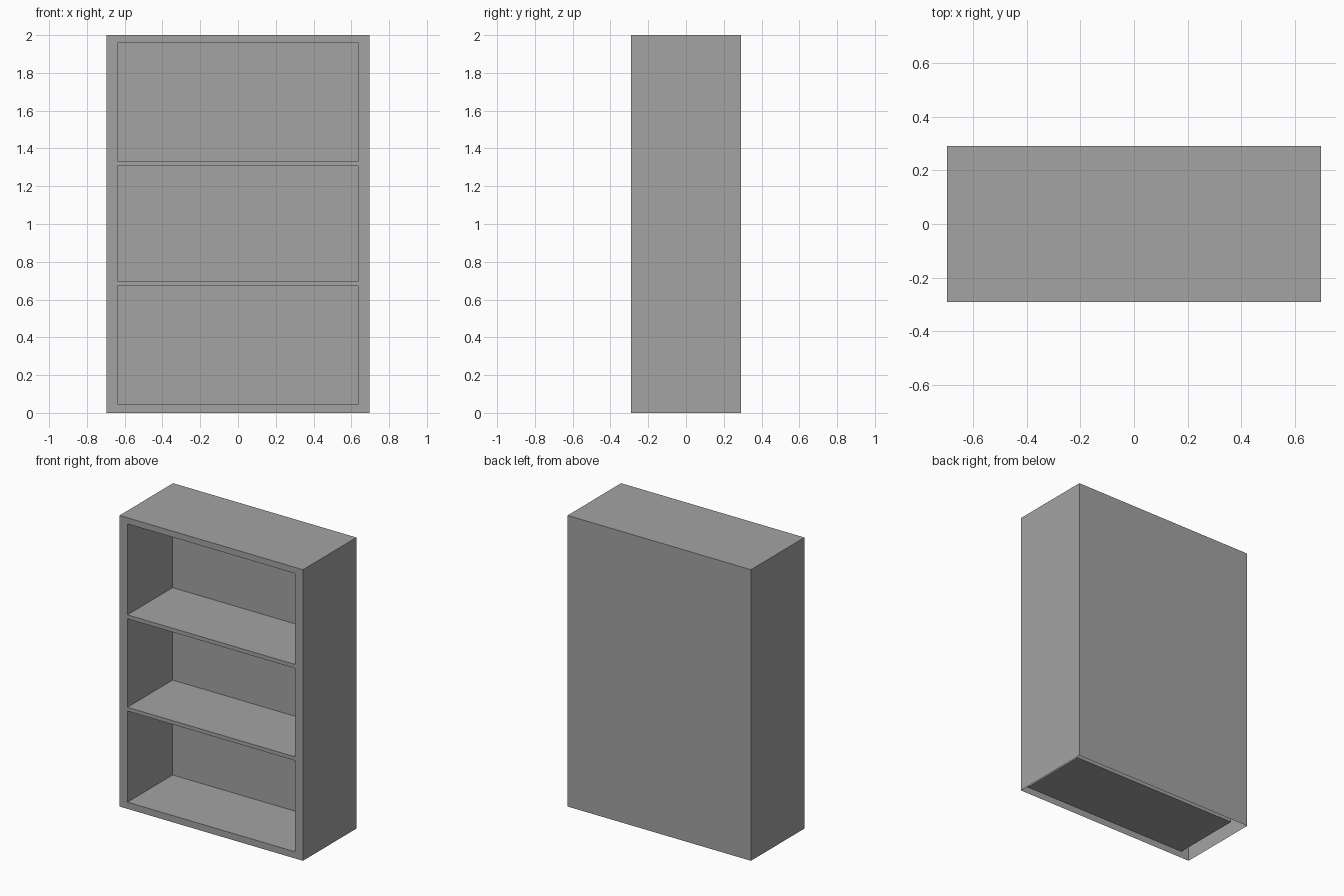
import bpy
import bmesh
from mathutils import Vector

if "Cube" in bpy.data.objects:
    bpy.data.objects.remove(bpy.data.objects["Cube"], do_unlink=True)

HALF_W, HALF_D, HEIGHT = 0.697, 0.29, 2.0
CELL_HALF_W, CELL_BACK = 0.637, 0.20
CELLS = [(0.046, 0.672), (0.698, 1.306), (1.333, 1.958)]

grey = bpy.data.materials.new("plain_grey")
grey.use_nodes = True
colour = (0.37, 0.37, 0.37, 1)
grey.diffuse_color = colour
grey.node_tree.nodes["Principled BSDF"].inputs["Base Color"].default_value = colour


def finish(name, bm):
    mesh = bpy.data.meshes.new(name)
    bm.to_mesh(mesh)
    bm.free()
    mesh.materials.append(grey)
    obj = bpy.data.objects.new(name, mesh)
    bpy.context.collection.objects.link(obj)
    return obj


def open_box(name, low, high, open_sides, inward=False):
    """Thin-walled box without the sides that face the given directions."""
    low, high = Vector(low), Vector(high)
    bm = bmesh.new()
    bmesh.ops.create_cube(bm, size=1)
    bmesh.ops.scale(bm, vec=high - low, verts=bm.verts)
    bmesh.ops.translate(bm, vec=(low + high) / 2, verts=bm.verts)
    bm.normal_update()
    removed = [f for f in bm.faces
               if any(f.normal.dot(Vector(d)) > 0.9 for d in open_sides)]
    bmesh.ops.delete(bm, geom=removed, context='FACES')
    if inward:
        bmesh.ops.reverse_faces(bm, faces=bm.faces)
    return finish(name, bm)


FRONT, DOWN = (0, -1, 0), (0, 0, -1)

# Outer case, hollow underneath
open_box("outer_case", (-HALF_W, -HALF_D, 0), (HALF_W, HALF_D, HEIGHT), [FRONT, DOWN])

# Shelf compartments, open to the front
for name, (bottom, top) in zip(("lower", "middle", "upper"), CELLS):
    open_box(name + "_compartment", (-CELL_HALF_W, -HALF_D, bottom),
             (CELL_HALF_W, CELL_BACK, top), [FRONT], inward=True)

# Flat face frame around the compartments
bm = bmesh.new()
xs = [-HALF_W, -CELL_HALF_W, CELL_HALF_W, HALF_W]
zs = [0] + [z for cell in CELLS for z in cell] + [HEIGHT]
grid = [[bm.verts.new((x, -HALF_D, z)) for x in xs] for z in zs]
for row in range(len(zs) - 1):
    for col in range(len(xs) - 1):
        if col == 1 and row % 2 == 1:
            continue
        bm.faces.new((grid[row][col], grid[row][col + 1],
                      grid[row + 1][col + 1], grid[row + 1][col]))
# Merge the frame into one flat outline
bmesh.ops.dissolve_limit(bm, angle_limit=0.01, verts=bm.verts, edges=bm.edges)
finish("front_frame", bm)
